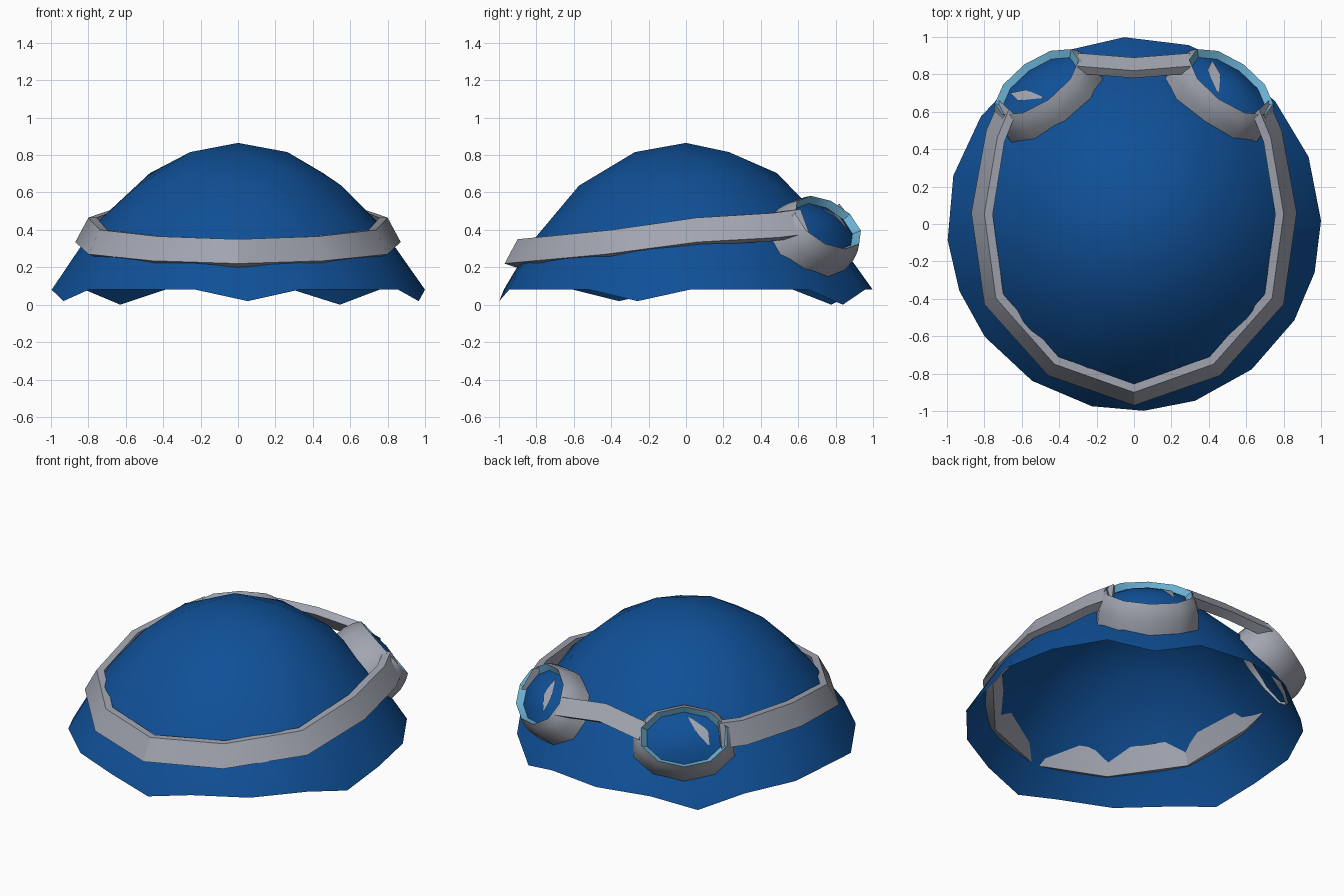
import bpy, bmesh, math
from mathutils import Vector, Matrix

cube = bpy.data.objects.get("Cube")
if cube:
    bpy.data.objects.remove(cube, do_unlink=True)


def material(name, rgb):
    m = bpy.data.materials.new(name)
    m.use_nodes = True
    m.diffuse_color = (*rgb, 1)
    m.node_tree.nodes["Principled BSDF"].inputs["Base Color"].default_value = (*rgb, 1)
    return m


BLUE = material("deep blue", (0.005, 0.08, 0.31))
GREY = material("strap grey", (0.36, 0.38, 0.44))
AQUA = material("pale blue", (0.15, 0.44, 0.65))


def finish(bm, name, mat, angle):
    mesh = bpy.data.meshes.new(name)
    bm.to_mesh(mesh)
    bm.free()
    mesh.materials.append(mat)
    ob = bpy.data.objects.new(name, mesh)
    bpy.context.collection.objects.link(ob)
    bpy.ops.object.select_all(action="DESELECT")
    ob.select_set(True)
    bpy.context.view_layer.objects.active = ob
    bpy.ops.object.shade_smooth_by_angle(angle=math.radians(angle))
    return ob


def loft(name, rings, mat, angle=30, caps=False, facing=None):
    """Skin a list of closed rings with quads."""
    bm = bmesh.new()
    rows = [[bm.verts.new(p) for p in ring] for ring in rings]
    n = len(rows[0])
    for a, b in zip(rows, rows[1:]):
        for i in range(n):
            j = (i + 1) % n
            bm.faces.new((a[i], a[j], b[j], b[i]))
    if caps:
        bm.faces.new(rows[0])
        bm.faces.new(rows[-1])
    bmesh.ops.remove_doubles(bm, verts=bm.verts, dist=0.0005)
    bmesh.ops.recalc_face_normals(bm, faces=bm.faces)
    if facing:
        bm.normal_update()
        if sum((f.normal.dot(facing) for f in bm.faces)) < 0:
            bmesh.ops.reverse_faces(bm, faces=bm.faces)
    return finish(bm, name, mat, angle)


# Cap: top of an icosphere, stretched upward, with a scalloped rim
bm = bmesh.new()
bmesh.ops.create_icosphere(bm, subdivisions=3, radius=1,
                           matrix=Matrix.Rotation(math.radians(-87), 4, "Z"))
bmesh.ops.delete(bm, geom=[v for v in bm.verts if v.co.z < 0.44], context="VERTS")
rim = {v for v in bm.verts if v.is_boundary}
for v in bm.verts:
    z = 0.865 - (1 - v.co.z) * 1.53
    r = Vector((v.co.x, v.co.y))
    if v in rim:
        r.normalize()
        z = min(z, 0.08) - (0.02 if r.y > 0 else 0) * (z < 0.05)
    else:
        r *= 1.09
    v.co = (r.x, r.y, max(z, 0))
finish(bm, "swim_cap", BLUE, 80)


# Head strap: slanted band, widest at its lower outer edge
def station(x, y, z):
    out = Vector((x, y, 0)).normalized()
    base = Vector((x, y, z))
    return [base - out * d + Vector((0, 0, h))
            for d, h in ((0, 0), (0.07, 0.13), (0.115, 0.13), (0.06, -0.02))]


half = [(0.46, -0.81, 0.235), (0.80, -0.43, 0.27), (0.87, 0.06, 0.335),
        (0.79, 0.50, 0.36), (0.72, 0.66, 0.38)]
path = [(-x, y, z) for x, y, z in reversed(half)] + [(0, -0.97, 0.22)] + half
loft("head_strap", [station(*p) for p in path], GREY, caps=True)

# Nose bridge: short bar joining the two cups
section = [(0.89, 0.45), (0.82, 0.54), (0.78, 0.51), (0.84, 0.42)]
loft("nose_bridge", [[(x, y + abs(x) * 0.08, z - abs(x) * 0.1) for y, z in section]
                     for x in (-0.3, -0.2, 0, 0.2, 0.3)], GREY, caps=True)

# Goggles
W, H = 0.265, 0.182
GLARE = [(0.15, -0.06), (0.14, 0.04), (0.015, 0.135), (0.07, 0.025)]
for side, s in (("left", 1), ("right", -1)):
    flat = Vector((s * 0.58, 0.81, 0))
    up = Vector((0, 0, 1))
    right = Vector((-0.81, s * 0.58, 0))
    rise = up * 0.78 - flat * 0.63
    normal = flat * 0.78 + up * 0.63
    centre = Vector((s * 0.52, 0.76, 0.44))

    def at(a, b, h):
        return centre + right * a + rise * b + normal * h

    def ring(scale, h, scale_h=None):
        k = scale_h or scale
        return [at(W * scale * math.cos(t), H * k * math.sin(t), h)
                for t in (math.tau * i / 10 + 0.31 for i in range(10))]

    def bulge(scale):
        return -0.035 + 0.05 * (1 - (scale / 0.87) ** 2)

    # Cup, rim and domed lens
    loft(side + "_goggle_cup", [ring(1, 0), ring(1.1, -0.04, 1.12),
                                ring(1.17, -0.10, 1.22), ring(1.19, -0.20, 1.24)],
         GREY, 50, facing=normal)
    loft(side + "_goggle_rim", [ring(1, 0), ring(0.87, -0.035)], AQUA, 30, facing=normal)
    loft(side + "_lens", [ring(k, bulge(k)) for k in (0.87, 0.6, 0.3, 0.0001)],
         BLUE, 40, facing=normal)

    # Glare mark on the lens
    bm = bmesh.new()
    pts = [bm.verts.new(at(a, b, bulge(math.hypot(a / W, b / H)) + 0.009)) for a, b in GLARE]
    for tri in ((0, 1, 3), (1, 2, 3)):
        bm.faces.new([pts[i] for i in tri])
    finish(bm, side + "_lens_glare", GREY, 30)
